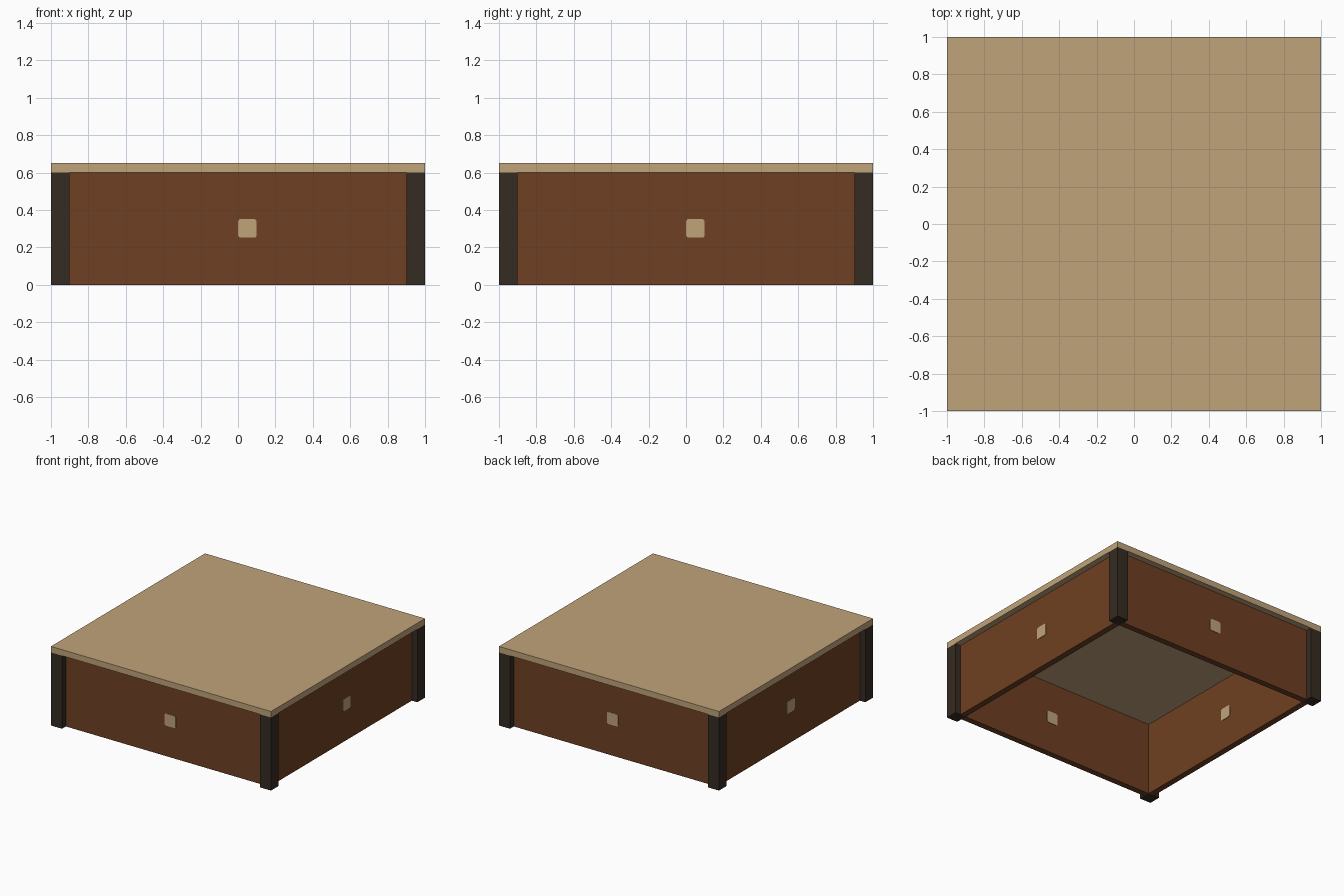
import bpy
import bmesh
from mathutils import Matrix, Vector
from math import radians

default = bpy.data.objects.get("Cube")
if default:
    bpy.data.objects.remove(default, do_unlink=True)


def material(name, rgb):
    mat = bpy.data.materials.new(name)
    mat.use_nodes = True
    color = (*rgb, 1)
    mat.diffuse_color = color
    mat.node_tree.nodes["Principled BSDF"].inputs["Base Color"].default_value = color
    return mat


tan = material("light tan wood", (0.53, 0.37, 0.195))
brown = material("red brown wood", (0.156, 0.051, 0.016))
dark = material("dark brown wood", (0.036, 0.025, 0.016))


def box(name, center, size, mat, angle=0, corner=0):
    """Box turned about the z axis; corner rounds the edges that run along its depth."""
    bm = bmesh.new()
    bmesh.ops.create_cube(bm, size=1)
    bmesh.ops.scale(bm, vec=size, verts=bm.verts)
    if corner:
        depth_edges = [e for e in bm.edges
                       if abs((e.verts[0].co - e.verts[1].co).normalized().y) > 0.9]
        bmesh.ops.bevel(bm, geom=depth_edges, offset=corner, segments=3,
                        profile=0.5, affect='EDGES')
    bmesh.ops.translate(bm, vec=Vector(center), verts=bm.verts)
    bmesh.ops.rotate(bm, matrix=Matrix.Rotation(radians(angle), 3, 'Z'),
                     cent=(0, 0, 0), verts=bm.verts)
    mesh = bpy.data.meshes.new(name)
    bm.to_mesh(mesh)
    bm.free()
    mesh.materials.append(mat)
    obj = bpy.data.objects.new(name, mesh)
    bpy.context.collection.objects.link(obj)
    return obj


# Flat top slab
box("table_top", (0, 0, 0.625), (2, 2, 0.05), tan)

# Corner posts, side panels and the knobs that pass through the panels
sides = (("front", 0, 0.05), ("right", 90, 0.05), ("back", 180, 0), ("left", 270, 0))
for side, angle, shift in sides:
    box(side + "_post", (0.95, -0.95, 0.3), (0.1, 0.1, 0.6), dark, angle)
    box(side + "_panel", (0, -0.925, 0.3), (1.8, 0.05, 0.6), brown, angle)
    box(side + "_knob", (shift, -0.925, 0.302), (0.1, 0.058, 0.1), tan, angle, corner=0.015)
